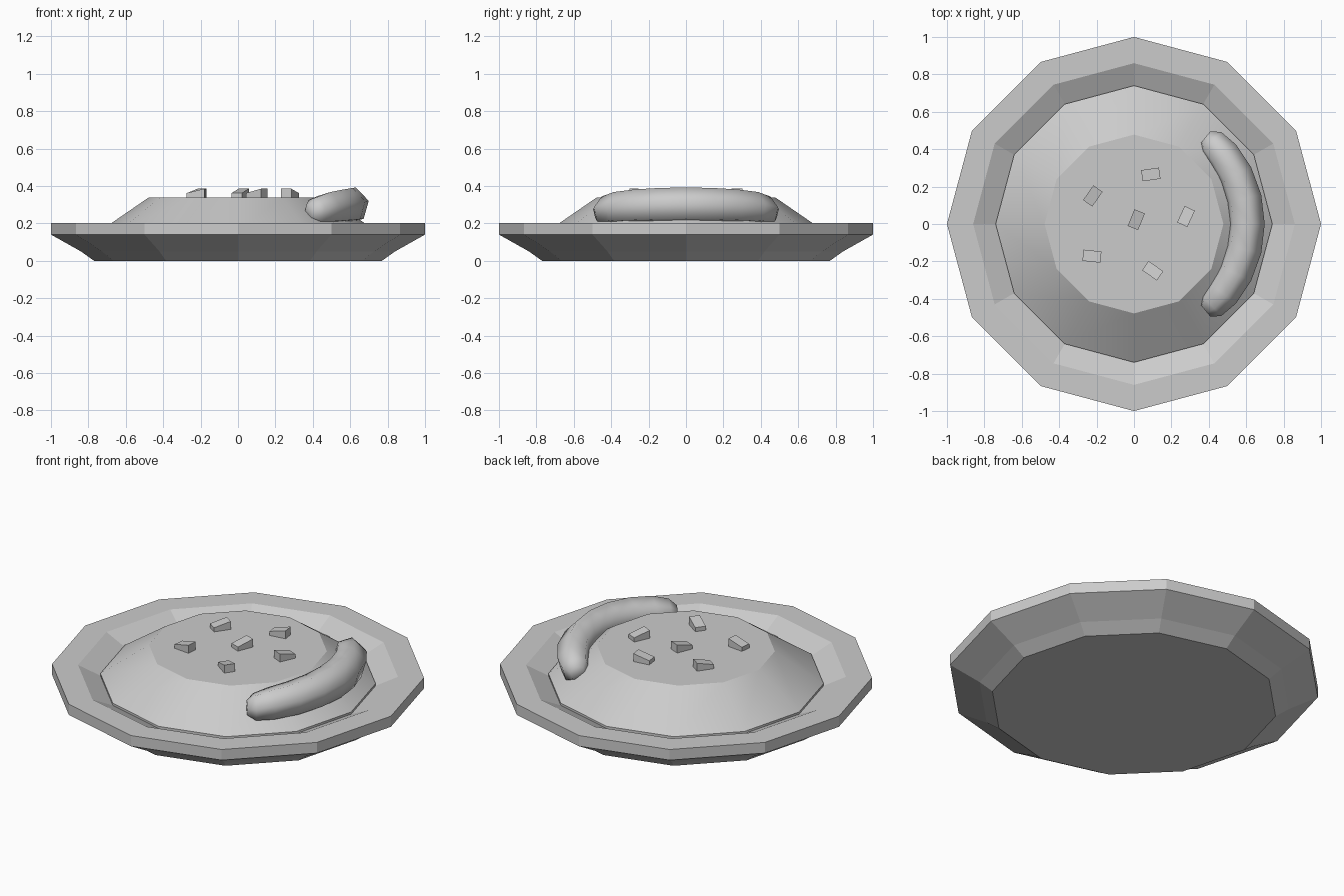
import bpy, bmesh
from math import sin, cos, radians, pi

if "Cube" in bpy.data.objects:
    bpy.data.objects.remove(bpy.data.objects["Cube"])


def make_object(name, rings, loop=False, smooth=None):
    """Skin a list of equal-sized vertex rings; cap both ends unless looped."""
    bm = bmesh.new()
    vr = [[bm.verts.new(p) for p in ring] for ring in rings]
    n = len(vr[0])
    for a, b in zip(vr, vr[1:]):
        for i in range(n):
            j = (i + 1) % n
            bm.faces.new((a[i], a[j], b[j], b[i]))
    bm.faces.new(vr[0][::-1])
    bm.faces.new(vr[-1])
    bmesh.ops.recalc_face_normals(bm, faces=bm.faces[:])
    me = bpy.data.meshes.new(name)
    bm.to_mesh(me)
    bm.free()
    ob = bpy.data.objects.new(name, me)
    bpy.context.collection.objects.link(ob)
    if smooth:
        bpy.ops.object.select_all(action='DESELECT')
        bpy.context.view_layer.objects.active = ob
        ob.select_set(True)
        bpy.ops.object.shade_smooth_by_angle(angle=radians(smooth))
    return ob


def lathe(name, profile, sides=12, smooth=None):
    rings = [[(r * cos(2 * pi * k / sides), r * sin(2 * pi * k / sides), z)
              for k in range(sides)] for r, z in profile]
    return make_object(name, rings, smooth=smooth)


# Plate: twelve-sided dish with a flat rim and sunken floor
lathe("plate", [(0.77, 0), (0.84, 0.05), (1, 0.14), (1, 0.203),
                (0.86, 0.203), (0.74, 0.145), (0.68, 0.1)])

# Mashed food mound
lathe("food_mound", [(0.74, 0.12), (0.74, 0.158), (0.478, 0.338)], smooth=35)

# Sausage: six-sided tube bent around the mound, rising in the middle
half = [(50.5, 0.042, 0.265), (46.5, 0.078, 0.268), (38, 0.092, 0.279),
        (26, 0.097, 0.288), (13, 0.099, 0.294)]
stations = ([(-a, r, z) for a, r, z in half] + [(0, 0.1, 0.296)] + half[::-1])
rings = []
for a, r, z in stations:
    t = radians(a)
    ring = []
    for k in range(6):
        p = radians(14 + 60 * k)
        d = 0.602 + r * cos(p)
        ring.append((d * cos(t), d * sin(t), z + r * sin(p)))
    rings.append(ring)
make_object("sausage", rings, smooth=62)

# Small wedge-shaped toppings: x, y, direction of the tall end
toppings = [(-0.22, 0.15, 55), (0.09, 0.265, 8), (0.012, 0.023, 68),
            (0.278, 0.04, -115), (-0.225, -0.172, -6), (0.1, -0.25, -35)]
for i, (x, y, deg) in enumerate(toppings):
    c, s = cos(radians(deg)), sin(radians(deg))
    rings = []
    for u, top in ((-0.048, 0.362), (0.048, 0.385)):
        rings.append([(x + u * c - v * s, y + u * s + v * c, z)
                      for v, z in ((-0.03, 0.33), (0.03, 0.33),
                                   (0.03, top), (-0.03, top))])
    make_object(f"topping_{i + 1}", rings)
